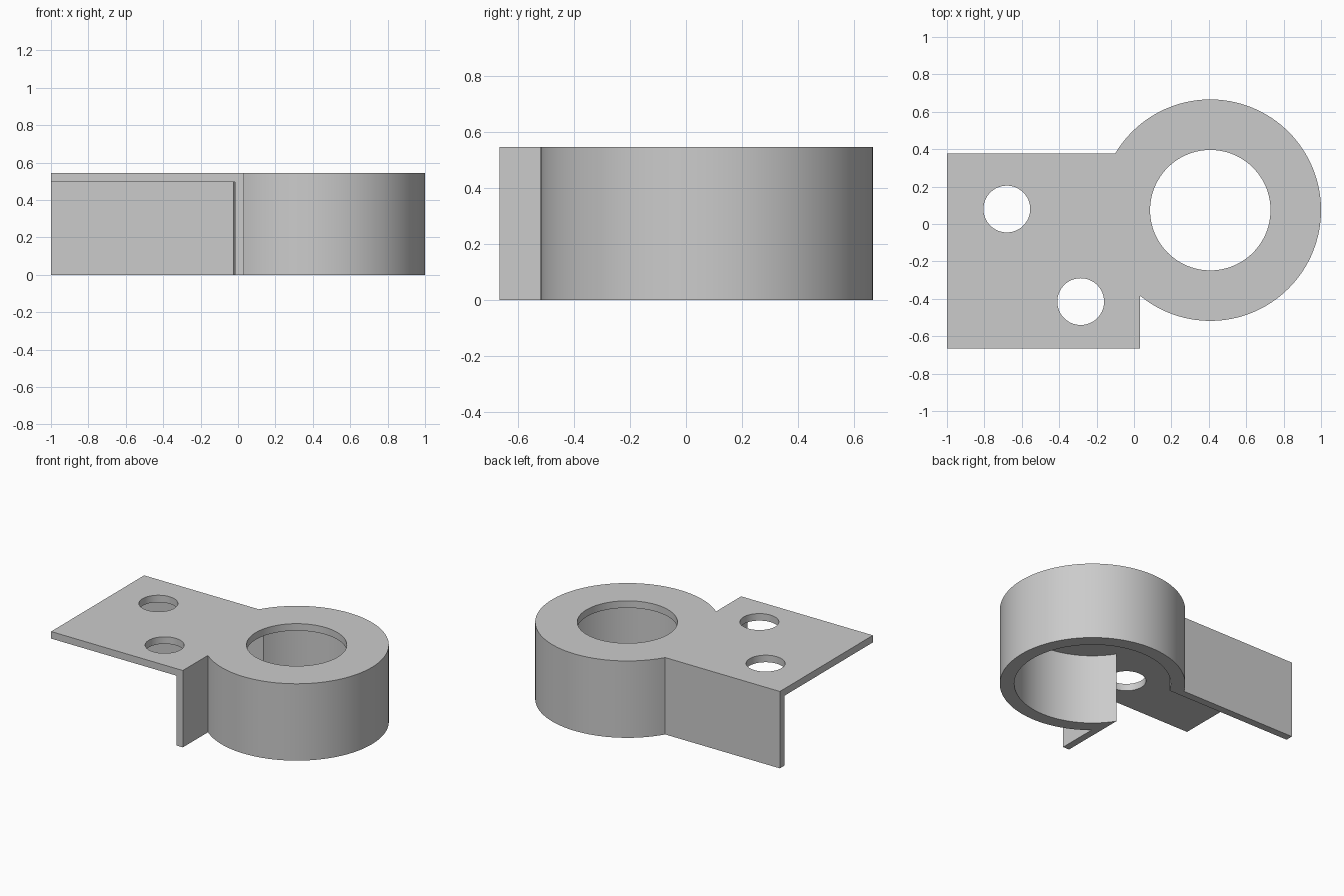
import bpy
import bmesh
from math import acos, asin, cos, sin, pi, radians

cube = bpy.data.objects.get("Cube")
if cube:
    bpy.data.objects.remove(cube, do_unlink=True)

HEIGHT = 0.545
UNDERSIDE = 0.495            # lower face of the top plate
CX, CY = 0.408, 0.074        # ring centre

grey = bpy.data.materials.new("plain grey")
grey.use_nodes = True
grey.diffuse_color = (0.6, 0.6, 0.6, 1)
grey.node_tree.nodes["Principled BSDF"].inputs["Base Color"].default_value = (0.6, 0.6, 0.6, 1)


def circle(x, y, r, start=0.0, end=2 * pi, steps=96, closed=False):
    count = steps + 1 if closed else steps
    return [(x + r * cos(start + (end - start) * i / steps),
             y + r * sin(start + (end - start) * i / steps)) for i in range(count)]


def keyhole(left, right, front, back, r):
    """Rectangle merged with a circle about the ring centre."""
    start = -acos((right - CX) / r)
    end = pi - asin((back - CY) / r)
    arc = circle(CX, CY, r, start, end, closed=True)
    return arc + [(left, back), (left, front), (right, front)]


def prism(name, outline, bottom, top):
    bm = bmesh.new()
    base = bm.faces.new([bm.verts.new((x, y, bottom)) for x, y in outline])
    side = bmesh.ops.extrude_face_region(bm, geom=[base])["geom"]
    moved = [v for v in side if isinstance(v, bmesh.types.BMVert)]
    bmesh.ops.translate(bm, verts=moved, vec=(0, 0, top - bottom))
    bmesh.ops.recalc_face_normals(bm, faces=bm.faces)
    mesh = bpy.data.meshes.new(name)
    bm.to_mesh(mesh)
    bm.free()
    mesh.materials.append(grey)
    obj = bpy.data.objects.new(name, mesh)
    bpy.context.collection.objects.link(obj)
    return obj


# Solid bracket with its ring
bracket = prism("ring_bracket", keyhole(-1, 0.033, -0.665, 0.377, 0.592), 0, HEIGHT)

# Hollow below the plate, leaving two side walls and the ring wall
cutters = [prism("cavity_cutter", keyhole(-1.2, -0.016, -0.8, 0.324, 0.5), -0.2, UNDERSIDE)]

# Large bore and two bolt holes
for x, y, r in ((CX, CY, 0.322), (-0.68, 0.08, 0.125), (-0.285, -0.415, 0.125)):
    cutters.append(prism("hole_cutter", circle(x, y, r), 0.3, 0.8))

bpy.ops.object.select_all(action="DESELECT")
bpy.context.view_layer.objects.active = bracket
bracket.select_set(True)
for cutter in cutters:
    cutter.hide_render = True
    cut = bracket.modifiers.new("cut", "BOOLEAN")
    cut.operation = "DIFFERENCE"
    cut.solver = "EXACT"
    cut.object = cutter
    bpy.ops.object.modifier_apply(modifier=cut.name)
    bpy.data.objects.remove(cutter, do_unlink=True)

bpy.ops.object.shade_smooth_by_angle(angle=radians(25))
